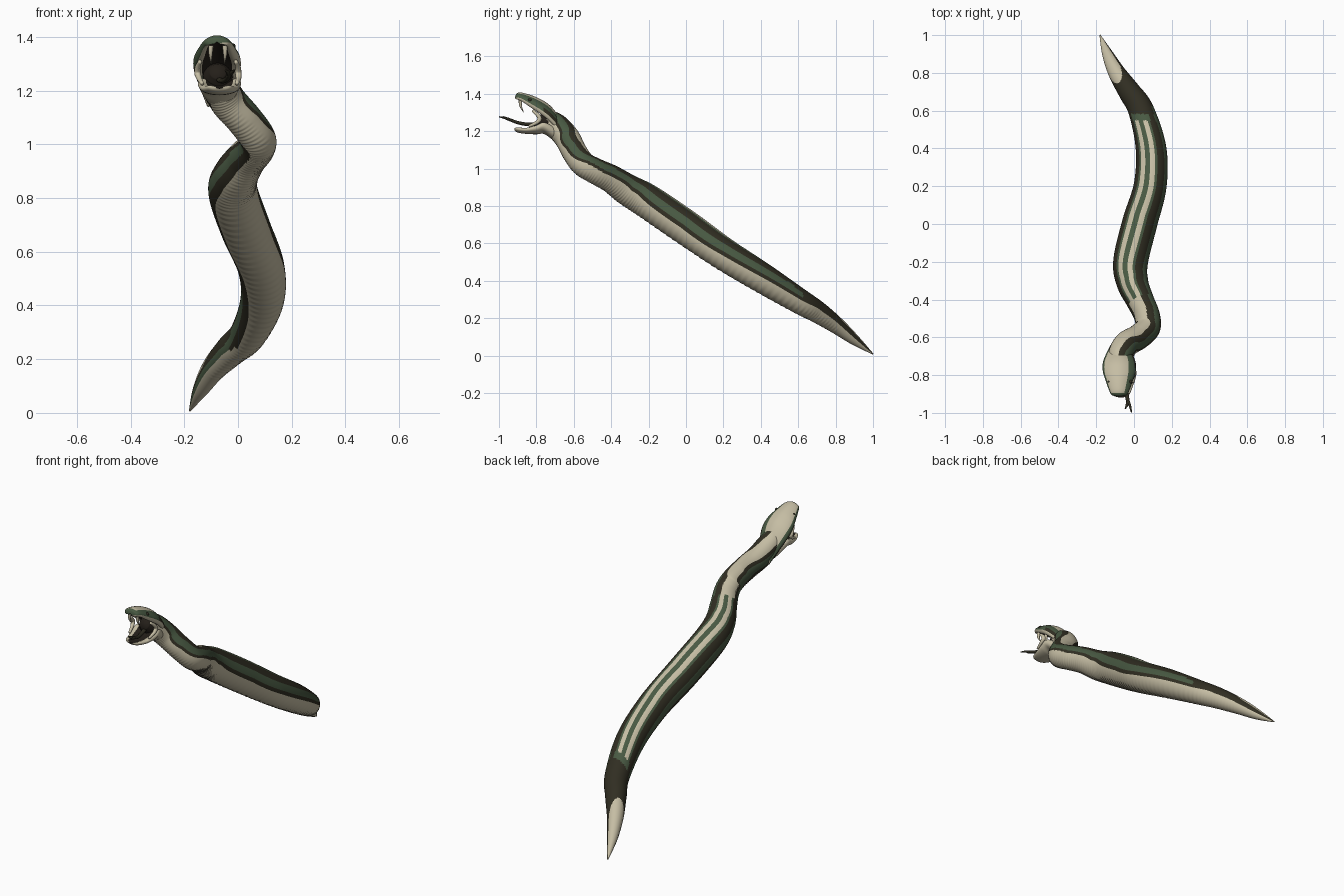
import bpy, bmesh, math
from mathutils import Vector

if "Cube" in bpy.data.objects:
    bpy.data.objects.remove(bpy.data.objects["Cube"])

CREAM, GREEN, DARK, MOUTH = range(4)
mats = []
for name, col in (("cream_scales", (.56, .51, .37)), ("green_scales", (.065, .10, .055)),
                  ("dark_scales", (.030, .027, .016)), ("mouth_lining", (.018, .014, .010))):
    m = bpy.data.materials.new(name)
    m.diffuse_color = (*col, 1)
    m.use_nodes = True
    m.node_tree.nodes["Principled BSDF"].inputs["Base Color"].default_value = m.diffuse_color
    mats.append(m)

ROLL = math.radians(16)      # the back leans towards -x


def catmull(pts, t):
    """Smooth interpolation through a list of tuples, t in 0..1."""
    f = min(t, .99999) * (len(pts) - 1)
    i = int(f)
    u = f - i
    p = [pts[max(0, min(len(pts) - 1, i + k))] for k in (-1, 0, 1, 2)]
    return [.5 * (2 * b + (c - a) * u + (2 * a - 5 * b + 4 * c - d) * u * u
                  + (3 * b - a - 3 * c + d) * u ** 3) for a, b, c, d in zip(*p)]


def loft(name, rings, colour):
    """Skin closed rings of points; colour(ring, segment) gives the material."""
    bm = bmesh.new()
    vr = [[bm.verts.new(p) for p in r] for r in rings]
    n = len(rings[0])
    for i in range(len(vr) - 1):
        for j in range(n):
            k = (j + 1) % n
            f = bm.faces.new((vr[i][j], vr[i][k], vr[i + 1][k], vr[i + 1][j]))
            f.material_index = colour(i, j)
    for i, r in ((0, vr[0]), (len(vr) - 2, vr[-1])):
        bm.faces.new(r).material_index = colour(i, 0)
    bmesh.ops.recalc_face_normals(bm, faces=bm.faces)
    me = bpy.data.meshes.new(name)
    bm.to_mesh(me)
    bm.free()
    for m in mats:
        me.materials.append(m)
    for p in me.polygons:
        p.use_smooth = True
    ob = bpy.data.objects.new(name, me)
    bpy.context.collection.objects.link(ob)
    return ob


def tube(name, pts, mat, flat=1.0, steps=14, n=10):
    """Tapered tube along (x, y, z, radius) points."""
    path = [catmull(pts, i / steps) for i in range(steps + 1)]
    rings = []
    for i, (x, y, z, r) in enumerate(path):
        a, b = path[max(i - 1, 0)], path[min(i + 1, steps)]
        t = Vector(b[:3]) - Vector(a[:3])
        side = t.cross(Vector((1, 0, 0))).normalized()
        up = side.cross(t).normalized()
        rings.append([Vector((x, y, z)) + r * (math.cos(q) * flat * side + math.sin(q) * up)
                      for q in (2 * math.pi * j / n for j in range(n))])
    return loft(name, rings, lambda i, j: mat)


# Body: tail tip to neck, (x, y, z, radius)
spine = [(-.18, 1.0, .008, .003), (-.140, .9, .085, .029), (-.090, .8, .165, .046),
         (-.024, .7, .235, .059), (.038, .6, .295, .068), (.090, .4, .42, .081),
         (.085, .2, .545, .087), (.029, 0, .685, .093), (-.018, -.2, .821, .092),
         (-.008, -.31, .885, .084), (.03, -.40, .945, .074), (.068, -.485, .987, .069),
         (.072, -.55, 1.025, .067), (.024, -.598, 1.092, .067), (-.038, -.635, 1.163, .068),
         (-.070, -.69, 1.226, .066), (-.075, -.74, 1.265, .053)]
STEPS, SEG = 440, 80
path = [catmull(spine, i / STEPS) for i in range(STEPS + 1)]


def back_angle(j):
    """Signed angle in degrees from the middle of the back, positive to +x."""
    return (360 * (j + .5) / SEG + 180) % 360 - 180


rings = []
for i, (x, y, z, r) in enumerate(path):
    t = Vector(path[min(i + 1, STEPS)][:3]) - Vector(path[max(i - 1, 0)][:3])
    t.normalize()
    up = Vector((0, 0, 1))
    up = (up - t * up.dot(t)).normalized()
    side = up.cross(t)
    ring = []
    for j in range(SEG):
        q = 2 * math.pi * j / SEG
        # overlapping belly plates
        belly = max(0, -math.cos(q) - .45) * (r > .045)
        rr = max(r, .002) * (1 + .022 * belly * ((i % 4) - 1.5))
        ring.append(Vector((x, y, z)) + rr * (math.cos(q - ROLL) * up + math.sin(q - ROLL) * side))
    rings.append(ring)


def body_colour(i, j):
    y = path[i][1]
    q = back_angle(j)
    if y < -.46:                                    # the neck twists further
        q += 18 * min(1, (-.46 - y) / .08)
    a = abs(q)
    if a > (108 if q > 0 else 122):
        return CREAM
    yy = rings[i][j].y                              # position on the skin
    if yy > .585:                                   # tail
        if y > .74 + .06 * (a / 60) ** 2 and a < 62:
            return CREAM
        if yy < .63 and 72 < a < 96:
            return GREEN
        if q < -76 and y > .66:
            return GREEN if q > -100 else CREAM
        return DARK if a < 106 else CREAM
    if y < -.41:                                    # neck
        bands = ((27 if q > 0 else 42, CREAM), (60, DARK), (94, GREEN))
    elif yy > .55:
        bands = ((42, GREEN), (62, DARK), (96, GREEN))
    else:                                           # trunk stripes
        bands = ((7, GREEN), (29, CREAM), (38, GREEN), (66, DARK), (94, GREEN))
    for limit, c in bands:
        if a < limit:
            return c
    return DARK


loft("body", rings, body_colour)

# Jaws: sections (y, top, bottom, half width)
HX = -.075
upper = [(-.63, 1.19, 1.12, .040), (-.68, 1.28, 1.17, .066), (-.73, 1.34, 1.22, .086),
         (-.78, 1.372, 1.262, .087), (-.83, 1.393, 1.30, .072), (-.88, 1.406, 1.343, .054),
         (-.905, 1.402, 1.357, .040), (-.913, 1.385, 1.371, .012)]
lower = [(-.65, 1.19, 1.13, .035), (-.71, 1.25, 1.153, .066), (-.76, 1.27, 1.185, .080),
         (-.80, 1.25, 1.183, .077), (-.85, 1.231, 1.185, .066), (-.89, 1.230, 1.190, .051),
         (-.91, 1.227, 1.198, .037), (-.918, 1.216, 1.207, .013)]


def jaw(name, sections, mouth, shift, colour, steps=56, n=64):
    secs = [catmull(sections, i / steps) for i in range(steps + 1)]
    rings = []
    for y, top, bot, w in secs:
        ring = []
        for j in range(n):
            q = 2 * math.pi * j / n
            c, s = math.sin(q), math.cos(q)
            if s * mouth > 0:                       # hollow palate or floor
                s -= mouth * 1.2 * s ** 4
            elif mouth < 0:                         # narrow crown
                c *= 1 - .2 * s * s
            ring.append((HX + shift + w * c, y, (top + bot) / 2 + (top - bot) / 2 * s))
        rings.append(ring)

    def pick(i, j):
        q = 360 * (j + .5) / n
        if mouth * math.cos(math.radians(q)) > .78 and secs[i][0] < -.72:
            return MOUTH
        return colour(secs[i][0], abs((q + 14 + 180) % 360 - 180))
    return loft(name, rings, pick)


def head_colour(y, a):
    if a < 52 and y > -.895:
        return CREAM
    if 82 < a < 104 and y > -.76:
        return DARK
    return GREEN if a < 104 else CREAM


jaw("upper_jaw", upper, -1, -.003, head_colour)
jaw("lower_jaw", lower, 1, .006, lambda y, a: CREAM)

# Throat, mouth corners, eyes and teeth
tube("throat", [(HX, -.785, 1.272, .030), (HX, -.74, 1.25, .056), (HX, -.69, 1.22, .035)], MOUTH, n=20)
for s, label in ((-1, "left"), (1, "right")):
    tube(label + "_mouth_corner", [(HX + s * .066, -.82, 1.310, .007), (HX + s * .075, -.795, 1.288, .010),
                                   (HX + s * .076, -.782, 1.266, .012), (HX + .004 + s * .073, -.80, 1.245, .010),
                                   (HX + .006 + s * .064, -.84, 1.226, .007)], CREAM, n=14)
    bpy.ops.mesh.primitive_uv_sphere_add(segments=16, ring_count=10, radius=.010,
                                         location=(HX + s * .056, -.835, 1.366))
    eye = bpy.context.object
    eye.name = label + "_eye"
    eye.data.materials.append(mats[DARK])
    bpy.ops.object.shade_smooth()
    tube(label + "_fang", [(HX + s * .026, -.885, 1.368, .010), (HX + s * .027, -.884, 1.335, .007),
                           (HX + s * .025, -.868, 1.300, .0008)], CREAM)
    # Forked tongue tips
    tube(label + "_tongue_tip", [(-.032, -.935, 1.258, .008), (-.030 + s * .008, -.96, 1.268, .007),
                                 (-.030 + s * .017, -.978 - .02 * (s > 0), 1.277, .003)], DARK)
tube("tongue", [(HX, -.76, 1.245, .012), (-.06, -.83, 1.236, .012),
                (-.042, -.89, 1.243, .011), (-.032, -.94, 1.26, .010)], DARK, flat=.8)
